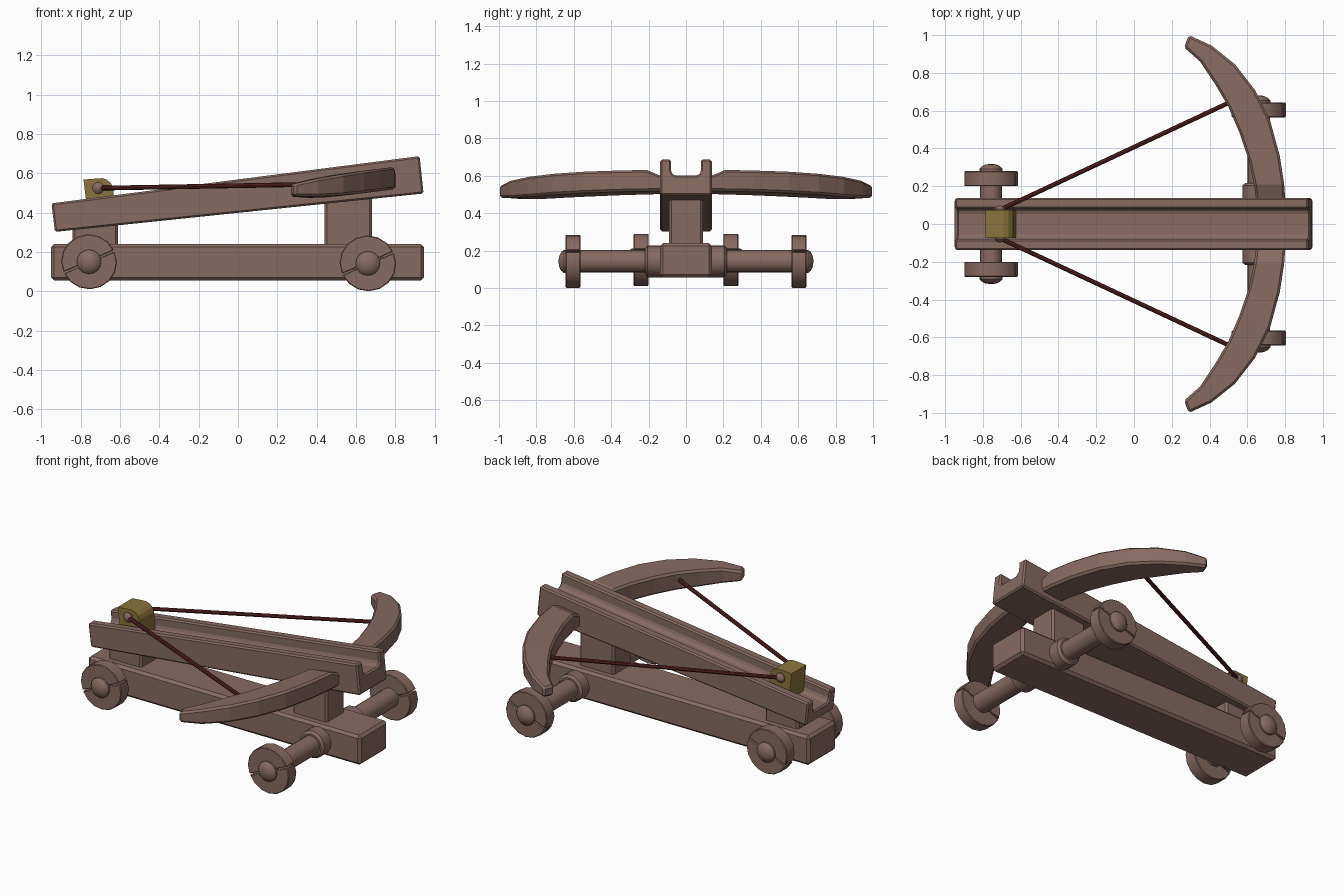
import bpy, bmesh, math
from mathutils import Vector

if "Cube" in bpy.data.objects:
    bpy.data.objects.remove(bpy.data.objects["Cube"])


def material(name, rgb):
    m = bpy.data.materials.new(name)
    m.diffuse_color = (*rgb, 1)
    m.use_nodes = True
    m.node_tree.nodes["Principled BSDF"].inputs["Base Color"].default_value = m.diffuse_color
    return m


WOOD = material("brown wood", (0.245, 0.145, 0.122))
BRASS = material("dull gold", (0.26, 0.175, 0.045))
CORD = material("dark red cord", (0.10, 0.015, 0.015))


def loft(name, rings, mat=WOOD, bevel=0.0, smooth=False):
    """Skin a list of equal-length rings and cap both ends."""
    bm = bmesh.new()
    vs = [[bm.verts.new(p) for p in r] for r in rings]
    n = len(rings[0])
    for a, b in zip(vs, vs[1:]):
        for i in range(n):
            bm.faces.new((a[i], a[(i + 1) % n], b[(i + 1) % n], b[i]))
    bm.faces.new(vs[0])
    bm.faces.new(vs[-1])
    bmesh.ops.recalc_face_normals(bm, faces=bm.faces)
    me = bpy.data.meshes.new(name)
    bm.to_mesh(me)
    bm.free()
    me.materials.append(mat)
    ob = bpy.data.objects.new(name, me)
    bpy.context.collection.objects.link(ob)
    if bevel:
        mod = ob.modifiers.new("bevel", "BEVEL")
        mod.width = bevel
        mod.segments = 1
        mod.limit_method = "ANGLE"
        mod.angle_limit = math.radians(40)
    if smooth:
        bpy.ops.object.select_all(action="DESELECT")
        ob.select_set(True)
        bpy.context.view_layer.objects.active = ob
        bpy.ops.object.shade_smooth_by_angle(angle=math.radians(35))
    return ob


def box(name, x0, x1, hy, z0, z1, mat=WOOD, bevel=0.012):
    return loft(name, [[(x, -hy, z0), (x, hy, z0), (x, hy, z1), (x, -hy, z1)]
                       for x in (x0, x1)], mat, bevel)


def turned(name, cx, cz, profile, n=16, **kw):
    """Round part about a y axis; profile is (y, radius) pairs."""
    return loft(name, [[(cx + r * math.cos(2 * math.pi * i / n), y,
                         cz + r * math.sin(2 * math.pi * i / n)) for i in range(n)]
                       for y, r in profile], smooth=True, **kw)


def wheel(name, cx, cz, r, y0, y1, side):
    # Two half discs with a thin split between them, plus a domed hub cap
    tilt = math.radians(24)
    for k, half in enumerate(("upper", "lower")):
        a0 = tilt + k * math.pi
        ox, oz = -0.004 * math.sin(a0), 0.004 * math.cos(a0)
        pts = [(cx + ox + r * math.cos(a0 + math.pi * i / 8),
                cz + oz + (r - 0.004) * math.sin(a0 + math.pi * i / 8)) for i in range(9)]
        loft(f"{name}_{half}", [[(x, side * y, z) for x, z in pts] for y in (y0, y1)],
             bevel=0.004, smooth=True)
    turned(f"{name}_hub", cx, cz, [(side * (y1 + d), q) for d, q in
           ((-0.02, 0.062), (0.01, 0.062), (0.024, 0.05), (0.034, 0.03), (0.038, 0.008))])


# Base beam and the posts carrying the stock
box("base_beam", -0.95, 0.945, 0.138, 0.055, 0.24, bevel=0.016)
box("front_post", 0.44, 0.68, 0.09, 0.22, 0.485)
box("rear_post", -0.84, -0.61, 0.09, 0.22, 0.35)


# Tilted stock with a channel along its top
def stock_ring(xb, zb, xt, zt, depth):
    h = zt - zb
    half = [(0.138, 0), (0.138, h), (0.08, h), (0.08, h - depth + 0.018), (0.062, h - depth)]
    sec = half + [(-y, z) for y, z in reversed(half)]
    return [(xb + (xt - xb) * z / h, y, zb + z) for y, z in sec]


loft("stock", [stock_ring(-0.93, 0.302, -0.948, 0.447, 0.075),
               stock_ring(0.943, 0.497, 0.923, 0.687, 0.085)], bevel=0.009)

# Bow: inner x, y, outer x, y, height above and below its sloping midline
half_bow = [(0.648, 0, 0.80, 0, -0.01, 0.05),
            (0.645, 0.14, 0.80, 0.14, 0.028, 0.055),
            (0.635, 0.21, 0.795, 0.21, 0.058, 0.056),
            (0.61, 0.33, 0.772, 0.36, 0.058, 0.056),
            (0.56, 0.48, 0.72, 0.55, 0.058, 0.056),
            (0.50, 0.62, 0.64, 0.71, 0.057, 0.055),
            (0.43, 0.74, 0.535, 0.845, 0.054, 0.053),
            (0.35, 0.86, 0.41, 0.945, 0.048, 0.045),
            (0.265, 0.935, 0.29, 1.0, 0.036, 0.028)]


def bow_ring(row, s):
    xi, yi, xo, yo, up, down = row
    mid = [0.575 + 0.125 * (x - 0.8) for x in (xi, xo)]
    return [(xi, s * yi, mid[0] - down), (xo, s * yo, mid[1] - down),
            (xo, s * yo, mid[1] + up), (xi, s * yi, mid[0] + up)]


loft("bow", [bow_ring(r, -1) for r in reversed(half_bow[1:])] +
     [bow_ring(r, 1) for r in half_bow], bevel=0.012)

# Axles and collar
FX, FZ, FR = 0.66, 0.142, 0.142
RX, RZ, RR = -0.757, 0.15, 0.14
turned("front_axle", FX, FZ, [(-0.6, 0.06), (0.6, 0.06)])
turned("rear_axle", RX, RZ, [(-0.23, 0.057), (0.23, 0.057)])
turned("front_collar", FX, FZ, [(-0.218, 0.07), (-0.205, 0.085), (0.205, 0.085), (0.218, 0.07)])

# Wheels on both sides
for s, tag in ((-1, "right"), (1, "left")):
    wheel(f"front_wheel_{tag}", FX, FZ, FR, 0.565, 0.643, s)
    wheel(f"rear_wheel_{tag}", RX, RZ, RR, 0.20, 0.28, s)

# Sliding string block with a rounded front top edge
block = [(-0.765, 0.40), (-0.625, 0.415), (-0.635, 0.525), (-0.645, 0.548),
         (-0.665, 0.567), (-0.69, 0.575), (-0.785, 0.568)]
loft("string_block", [[(x, y, z) for x, z in block] for y in (-0.073, 0.073)], BRASS)

# Bowstring halves and the pegs they tie to
for s, tag in ((-1, "right"), (1, "left")):
    turned(f"string_peg_{tag}", -0.71, 0.525,
           [(s * 0.06, 0.031), (s * 0.08, 0.03), (s * 0.092, 0.02), (s * 0.097, 0.006)], n=12)
    a, b = Vector((-0.71, s * 0.075, 0.524)), Vector((0.53, s * 0.655, 0.546))
    u = (b - a).cross(Vector((0, 0, 1))).normalized()
    v = (b - a).cross(u).normalized()
    loft(f"bowstring_{tag}", [[p + 0.012 * (math.cos(t) * u + math.sin(t) * v)
         for t in (math.tau * i / 8 for i in range(8))] for p in (a, b)], CORD, smooth=True)
